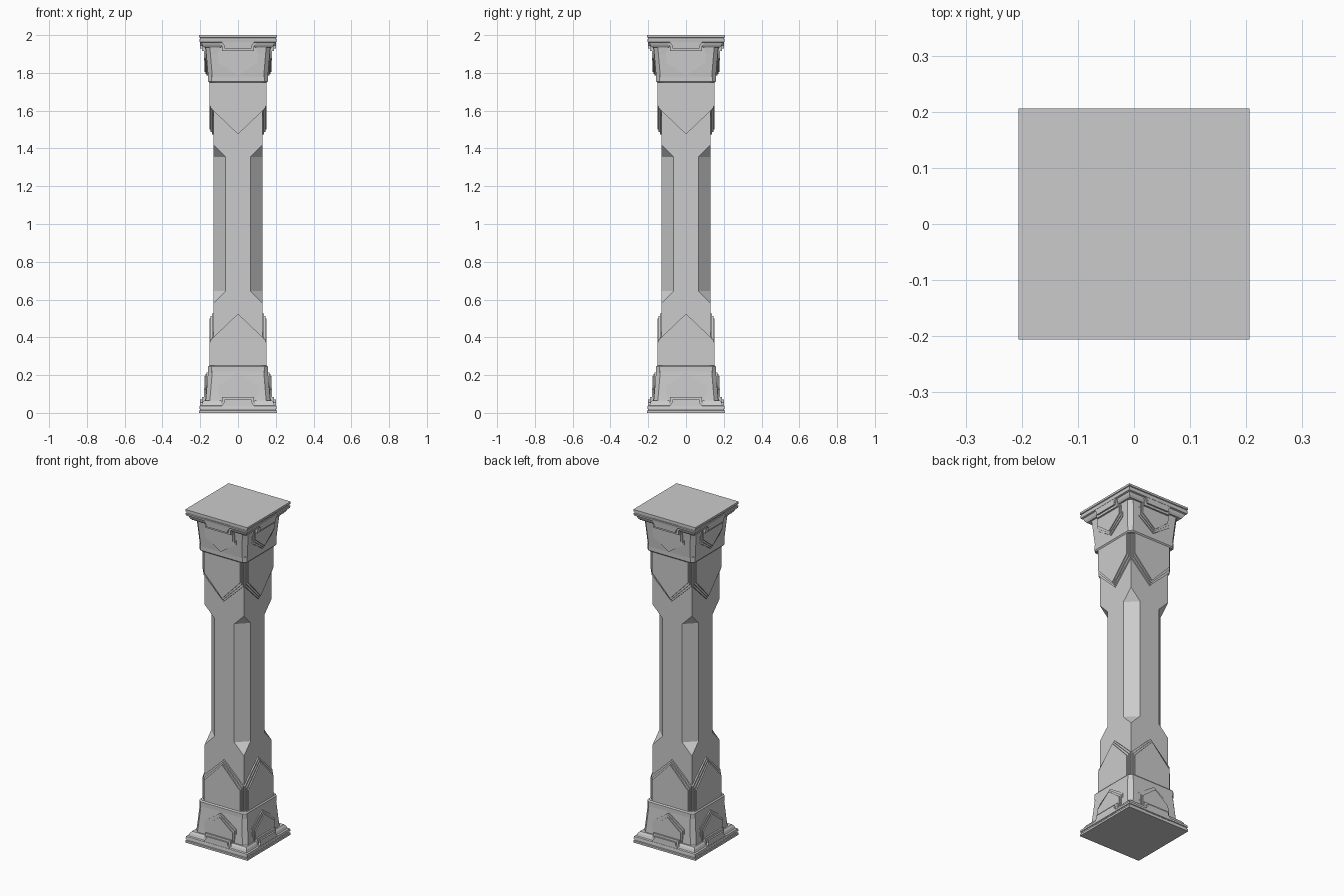
import bpy, bmesh
from mathutils import Matrix

if "Cube" in bpy.data.objects:
    bpy.data.objects.remove(bpy.data.objects["Cube"])

# Every part is modelled as the lower half and mirrored about mid height (z = 1)
MID = 1.0


def finish(name, bm):
    bmesh.ops.remove_doubles(bm, verts=bm.verts, dist=1e-5)
    bmesh.ops.recalc_face_normals(bm, faces=bm.faces)
    me = bpy.data.meshes.new(name)
    bm.to_mesh(me)
    bm.free()
    me.transform(Matrix.Translation((0, 0, -MID)))
    ob = bpy.data.objects.new(name, me)
    ob.location.z = MID
    bpy.context.collection.objects.link(ob)
    mod = ob.modifiers.new("mirror", 'MIRROR')
    mod.use_axis = (False, False, True)
    return ob


def face(bm, pts):
    return bm.faces.new([bm.verts.new(p) for p in pts])


def four_sides(bm):
    geom = bm.verts[:] + bm.edges[:] + bm.faces[:]
    for i in (1, 2, 3):
        new = bmesh.ops.duplicate(bm, geom=geom)["geom"]
        verts = [v for v in new if isinstance(v, bmesh.types.BMVert)]
        bmesh.ops.rotate(bm, verts=verts, cent=(0, 0, 0),
                         matrix=Matrix.Rotation(i * 1.57079632679, 3, 'Z'))


def prism(bm, outline, depth_low, depth_high, back=0.11):
    """Extrude an (x, z) outline towards -y, leaning between two depths."""
    z0 = min(z for x, z in outline)
    z1 = max(z for x, z in outline)
    front = [bm.verts.new((x, -(depth_low + (depth_high - depth_low) * (z - z0) / (z1 - z0)), z))
             for x, z in outline]
    rear = [bm.verts.new((x, -back, z)) for x, z in outline]
    bm.faces.new(front)
    bm.faces.new(rear[::-1])
    n = len(outline)
    for i in range(n):
        j = (i + 1) % n
        bm.faces.new((front[i], rear[i], rear[j], front[j]))


def pentagon(hw, bottom, shoulder, peak):
    return [(-hw, bottom), (hw, bottom), (hw, shoulder), (0, peak), (-hw, shoulder)]


def stack(name, profile, chamfer=0.0):
    """Loft square rings (half width, z), optionally with cut corners."""
    bm = bmesh.new()
    rings = []
    for h, z in profile:
        c = h - chamfer
        if chamfer:
            pts = [(-c, -h), (c, -h), (h, -c), (h, c), (c, h), (-c, h), (-h, c), (-h, -c)]
        else:
            pts = [(-h, -h), (h, -h), (h, h), (-h, h)]
        rings.append([bm.verts.new((x, y, z)) for x, y in pts])
    for a, b in zip(rings, rings[1:]):
        n = len(a)
        for i in range(n):
            j = (i + 1) % n
            bm.faces.new((a[i], a[j], b[j], b[i]))
    bm.faces.new(rings[0][::-1])
    bm.faces.new(rings[-1])
    return finish(name, bm)


# Shaft: square ends running into an octagon through pointed chamfers
bm = bmesh.new()
w, c, za, zb = 0.13, 0.066, 0.58, 0.645
face(bm, [(-w, -w, 0.2), (w, -w, 0.2), (w, -w, za), (c, -w, zb), (c, -w, MID),
          (-c, -w, MID), (-c, -w, zb), (-w, -w, za)])
face(bm, [(w, -w, za), (w, -c, zb), (c, -w, zb)])
face(bm, [(c, -w, zb), (w, -c, zb), (w, -c, MID), (c, -w, MID)])
four_sides(bm)
finish("shaft", bm)

# Tall pointed panels, stepped in three layers
bm = bmesh.new()
for i, d in enumerate((0.138, 0.145, 0.152)):
    s = 0.012 * i
    prism(bm, pentagon(0.131 - 0.006 * i, 0.21, 0.4 - s, 0.525 - s), d, d)
four_sides(bm)
finish("tall_panels", bm)

# Collar band between the tall panels and the flared block
stack("collar", [(0.158, 0.215), (0.158, 0.245), (0.152, 0.252)], 0.018)

# Flared block with cut corners
stack("flared_block", [(0.174, 0.04), (0.168, 0.10), (0.158, 0.22)], 0.022)

# Short pointed panels on the flared block
bm = bmesh.new()
for i, d in enumerate((0.168, 0.173, 0.179)):
    s = 0.010 * i
    prism(bm, pentagon(0.105 - 0.008 * i, 0.05, 0.145 - s, 0.215 - s), d + 0.002, d - 0.002)
four_sides(bm)
finish("short_panels", bm)

# Stepped end slab
stack("end_slab", [(0.206, 0.0), (0.206, 0.012), (0.201, 0.014), (0.201, 0.022),
                   (0.205, 0.024), (0.203, 0.037), (0.194, 0.04), (0.188, 0.055),
                   (0.18, 0.065)])

# Raised centre blocks on the slab, two layers each
bm = bmesh.new()
for a, b, top, d in ((0.1, 0.085, 0.083, 0.193), (0.085, 0.072, 0.07, 0.203)):
    prism(bm, [(-a, 0.02), (a, 0.02), (a, 0.04), (b, 0.055), (b, top), (-b, top),
               (-b, 0.055), (-a, 0.04)], d, d - 0.003)
four_sides(bm)
finish("centre_blocks", bm)
